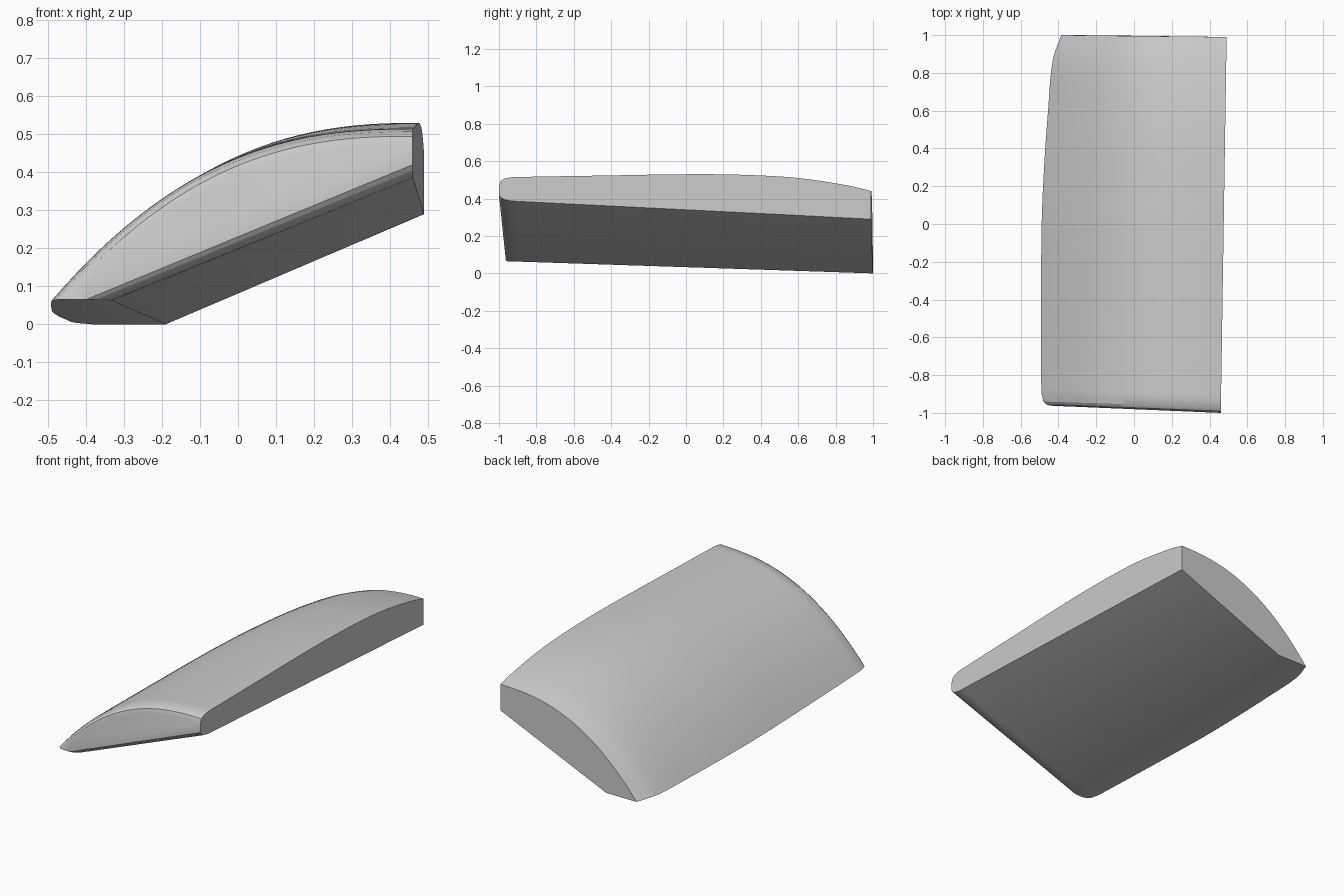
import bpy, bmesh, math

if "Cube" in bpy.data.objects:
    bpy.data.objects.remove(bpy.data.objects["Cube"])

# Stations along the length:
# y at left edge, y at right edge, left edge x, top z at right, bottom crease x, bottom z at right
STATIONS = [
    (-0.962, -1.00, -0.440, 0.470, -0.400, 0.420),
    (-0.955, -0.99, -0.465, 0.495, -0.375, 0.405),
    (-0.940, -0.97, -0.480, 0.507, -0.352, 0.394),
    (-0.900, -0.93, -0.489, 0.514, -0.335, 0.387),
    (-0.850, -0.86, -0.491, 0.516, -0.331, 0.383),
    (-0.500, -0.50, -0.492, 0.522, -0.304, 0.365),
    (0.000, 0.00, -0.489, 0.530, -0.266, 0.340),
    (0.300, 0.30, -0.476, 0.527, -0.243, 0.325),
    (0.600, 0.60, -0.455, 0.510, -0.220, 0.310),
    (0.870, 0.865, -0.430, 0.470, -0.200, 0.296),
    (1.000, 0.99, -0.385, 0.440, -0.190, 0.290),
]
COLS = 28


def slope(i, c):
    a, b = STATIONS[max(i - 1, 0)], STATIONS[min(i + 1, len(STATIONS) - 1)]
    return (b[c] - a[c]) / (b[0] - a[0])


def between(i, t):
    """Smooth interpolation between station i and i + 1."""
    a, b = STATIONS[i], STATIONS[i + 1]
    d = b[0] - a[0]
    out = []
    for c in range(6):
        m0, m1 = slope(i, c) * d, slope(i + 1, c) * d
        out.append((2 * t**3 - 3 * t**2 + 1) * a[c] + (t**3 - 2 * t**2 + t) * m0
                   + (3 * t**2 - 2 * t**3) * b[c] + (t**3 - t**2) * m1)
    return out


def section(st):
    """Closed cross-section: arched top, upright right side, sloped and foot undersides."""
    yl, yr, xl, zt, xa, za = st
    xr = 0.475 + 0.0155 * yr
    zb = max(0.0, 0.0332 * (1 - yl))
    pts = []
    for i in range(COLS + 1):
        u = 1 - (1 - i / COLS) ** 1.15
        u = i / COLS
        pts.append((xl + (xr - xl) * u, yl + (yr - yl) * u,
                    zb + (zt - zb) * (1 - (1 - u) ** 2.46)))
    pts.append((xr, yr, za))
    ua = (xa - xl) / (xr - xl)
    pts.append((xa, yl + (yr - yl) * ua * 0.5, zb))
    return pts


# Curved slab lofted through the sections
rows = []
for i in range(len(STATIONS) - 1):
    steps = 1 if i < 3 else 4
    rows += [between(i, k / steps) for k in range(steps)]
rows.append(list(STATIONS[-1]))

bm = bmesh.new()
rings = [[bm.verts.new(p) for p in section(r)] for r in rows]
n = len(rings[0])
for a, b in zip(rings, rings[1:]):
    for i in range(n):
        j = (i + 1) % n
        bm.faces.new((a[i], a[j], b[j], b[i]))
bm.faces.new(rings[0])
bm.faces.new(rings[-1])
bmesh.ops.recalc_face_normals(bm, faces=bm.faces)

mesh = bpy.data.meshes.new("curved_slab")
bm.to_mesh(mesh)
bm.free()
slab = bpy.data.objects.new("curved_slab", mesh)
bpy.context.collection.objects.link(slab)
bpy.context.view_layer.objects.active = slab
slab.select_set(True)
bpy.ops.object.shade_smooth_by_angle(angle=math.radians(25))
